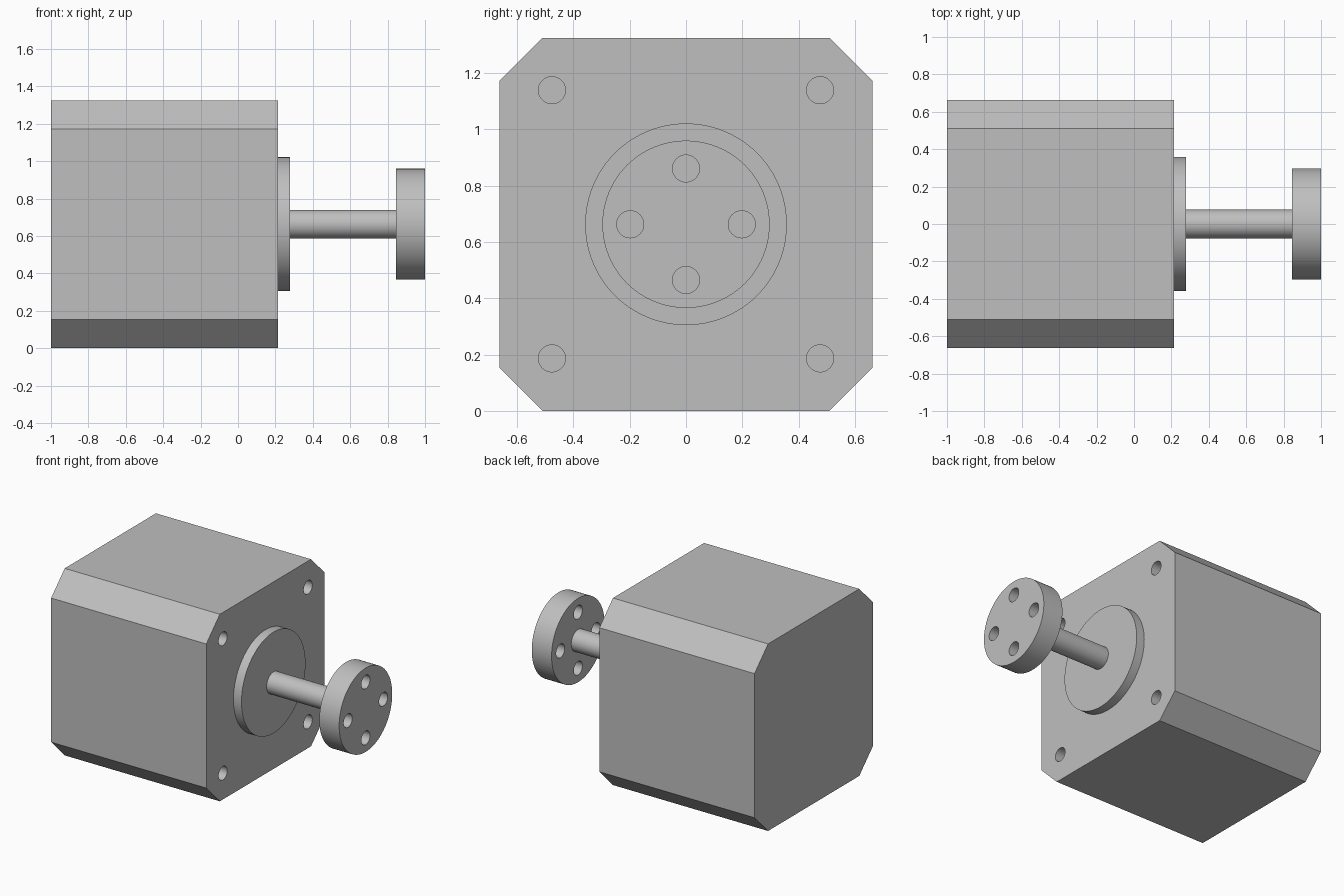
import bpy
from math import radians, cos, sin, pi

cube = bpy.data.objects.get("Cube")
if cube:
    bpy.data.objects.remove(cube, do_unlink=True)

MID = 0.663          # axis height
HALF = 0.662         # half width of the housing
CHAMFER = 0.152
BACK, FACE = -1.0, 0.215

metal = bpy.data.materials.new("grey metal")
metal.use_nodes = True
grey = (0.52, 0.52, 0.52, 1)
metal.diffuse_color = grey
metal.node_tree.nodes["Principled BSDF"].inputs["Base Color"].default_value = grey


def rod(name, x0, x1, radius, y=0, z=MID, sides=96):
    """Cylinder along x from x0 to x1."""
    bpy.ops.mesh.primitive_cylinder_add(
        vertices=sides, radius=radius, depth=x1 - x0,
        location=((x0 + x1) / 2, y, z), rotation=(0, pi / 2, 0))
    obj = bpy.context.object
    obj.name = name
    obj.data.materials.append(metal)
    return obj


def drill(obj, x0, x1, radius, centres):
    """Cut round holes along x at the given (y, z) offsets from the axis."""
    for y, z in centres:
        cutter = rod("hole_cutter", x0, x1, radius, y, MID + z, 40)
        cutter.hide_render = True
        mod = obj.modifiers.new("hole", 'BOOLEAN')
        mod.operation, mod.solver, mod.object = 'DIFFERENCE', 'EXACT', cutter
        bpy.context.view_layer.objects.active = obj
        bpy.ops.object.modifier_apply(modifier=mod.name)
        bpy.data.objects.remove(cutter, do_unlink=True)


# Housing: square prism with chamfered long edges
c = HALF - CHAMFER
ring = [(c, HALF), (HALF, c)]
profile = ring + [(y, -z) for y, z in reversed(ring)]
profile += [(-y, -z) for y, z in profile]
n = len(profile)
verts = [(x, y, MID + z) for x in (BACK, FACE) for y, z in profile]
faces = [tuple(range(n)), tuple(reversed(range(n, 2 * n)))]
faces += [(i, i + n, (i + 1) % n + n, (i + 1) % n) for i in range(n)]
mesh = bpy.data.meshes.new("housing")
mesh.from_pydata(verts, [], faces)
mesh.materials.append(metal)
housing = bpy.data.objects.new("housing", mesh)
bpy.context.collection.objects.link(housing)

# Make the face directions point outward
bpy.context.view_layer.objects.active = housing
bpy.ops.object.mode_set(mode='EDIT')
bpy.ops.mesh.select_all(action='SELECT')
bpy.ops.mesh.normals_make_consistent(inside=False)
bpy.ops.object.mode_set(mode='OBJECT')

# Blind mounting holes in the front face
S = 0.476
drill(housing, FACE - 0.15, FACE + 0.1, 0.048,
      [(y, z) for y in (-S, S) for z in (-S, S)])

# Pilot boss, shaft and drilled flange
boss = rod("pilot_boss", FACE, 0.278, 0.358)
shaft = rod("shaft", 0.278, 0.845, 0.077, sides=64)
flange = rod("flange", 0.845, 1.0, 0.297)
drill(flange, 0.8, 1.05, 0.048,
      [(0.198 * cos(k * pi / 2), 0.198 * sin(k * pi / 2)) for k in range(4)])

# Smooth round surfaces, keep edges sharp
bpy.ops.object.select_all(action='DESELECT')
for obj in (housing, boss, shaft, flange):
    obj.select_set(True)
bpy.context.view_layer.objects.active = housing
bpy.ops.object.shade_smooth_by_angle(angle=radians(30))
